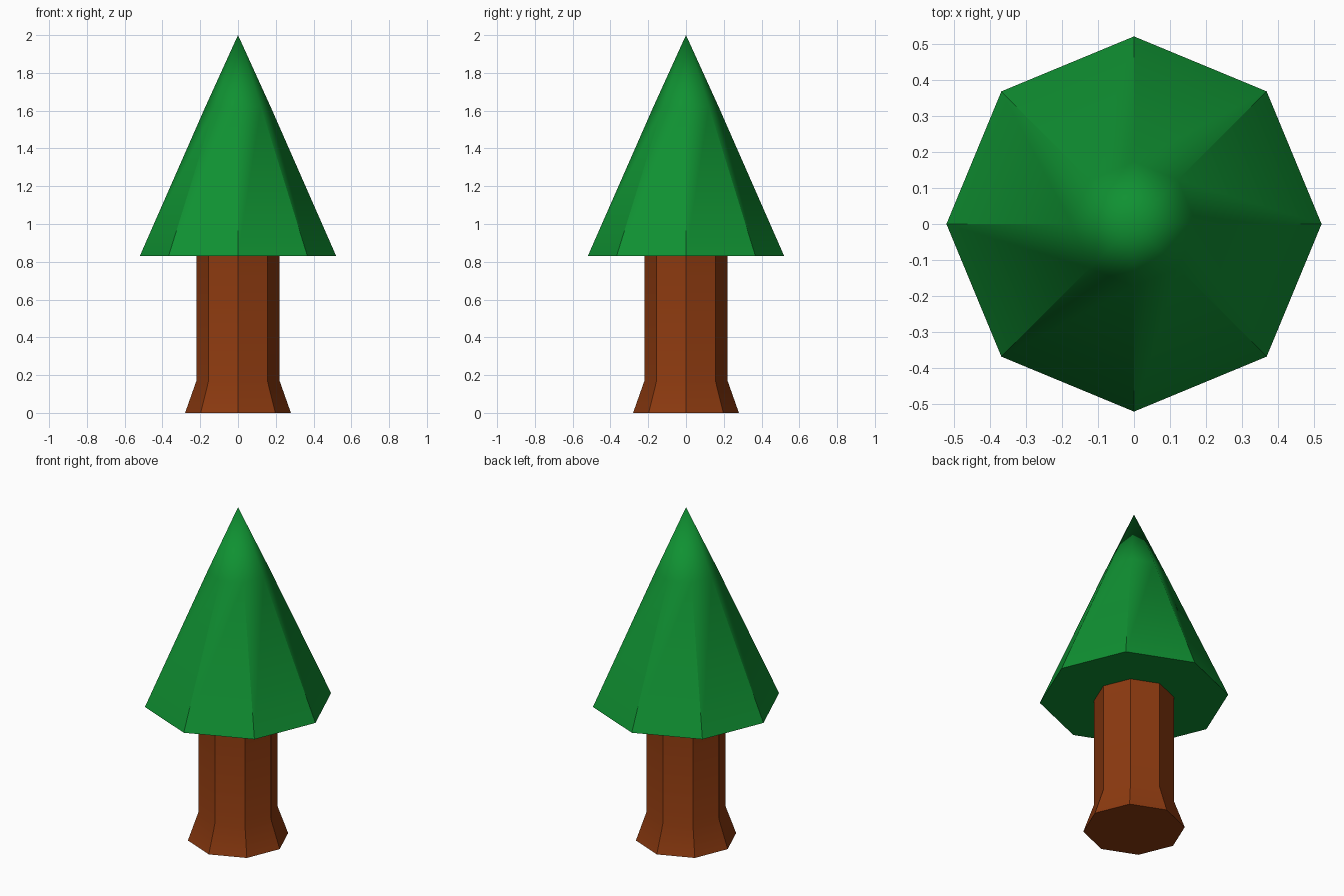
import bpy
import math
from mathutils import Vector

if "Cube" in bpy.data.objects:
    bpy.data.objects.remove(bpy.data.objects["Cube"])

SIDES = 8


def material(name, color):
    mat = bpy.data.materials.new(name)
    mat.diffuse_color = (*color, 1.0)
    mat.use_nodes = True
    mat.node_tree.nodes["Principled BSDF"].inputs["Base Color"].default_value = mat.diffuse_color
    return mat


def lathe(name, rings, mat, apex=None, cap_top=True):
    """Eight-sided body from (radius, height) rings, with an optional tip."""
    verts = [(r * math.cos(math.tau * i / SIDES), r * math.sin(math.tau * i / SIDES), z)
             for r, z in rings for i in range(SIDES)]
    faces = [tuple(reversed(range(SIDES)))]
    for k in range(len(rings) - 1):
        for i in range(SIDES):
            a, b = k * SIDES + i, k * SIDES + (i + 1) % SIDES
            faces.append((a, b, b + SIDES, a + SIDES))
    top = (len(rings) - 1) * SIDES
    if apex is not None:
        verts.append((0, 0, apex))
        faces += [(top + i, top + (i + 1) % SIDES, top + SIDES) for i in range(SIDES)]
    elif cap_top:
        faces.append(tuple(range(top, top + SIDES)))
    mesh = bpy.data.meshes.new(name)
    mesh.from_pydata(verts, [], faces)
    mesh.update()
    mesh.materials.append(mat)
    mesh.shade_smooth()
    obj = bpy.data.objects.new(name, mesh)
    bpy.context.collection.objects.link(obj)
    return obj


brown = material("bark brown", (0.262, 0.042, 0.005))
green = material("leaf green", (0.005, 0.283, 0.032))

# Trunk with flared foot: crisp vertical edges, soft flare
trunk = lathe("trunk", [(0.28, 0), (0.22, 0.17), (0.22, 0.835)], brown)
trunk.data.set_sharp_from_angle(angle=math.radians(30))

# Foliage cone: crisp facets at the skirt that blend smoothly toward the tip
BASE_Z, TIP_Z = 0.83, 2.0
foliage = lathe("foliage", [(0.52, BASE_Z), (0.173, 1.62)], green, apex=TIP_Z)
mesh = foliage.data
normals = []
for poly in mesh.polygons:
    for li in poly.loop_indices:
        co = mesh.vertices[mesh.loops[li].vertex_index].co
        if co.z < BASE_Z + 0.01:
            n = poly.normal.copy()
        elif co.z > TIP_Z - 0.01:
            n = Vector((0, 0, 1))
        else:
            n = Vector((co.x, co.y, 0)).normalized() + Vector((0, 0, 0.44))
        normals.append(n.normalized())
mesh.normals_split_custom_set(normals)
